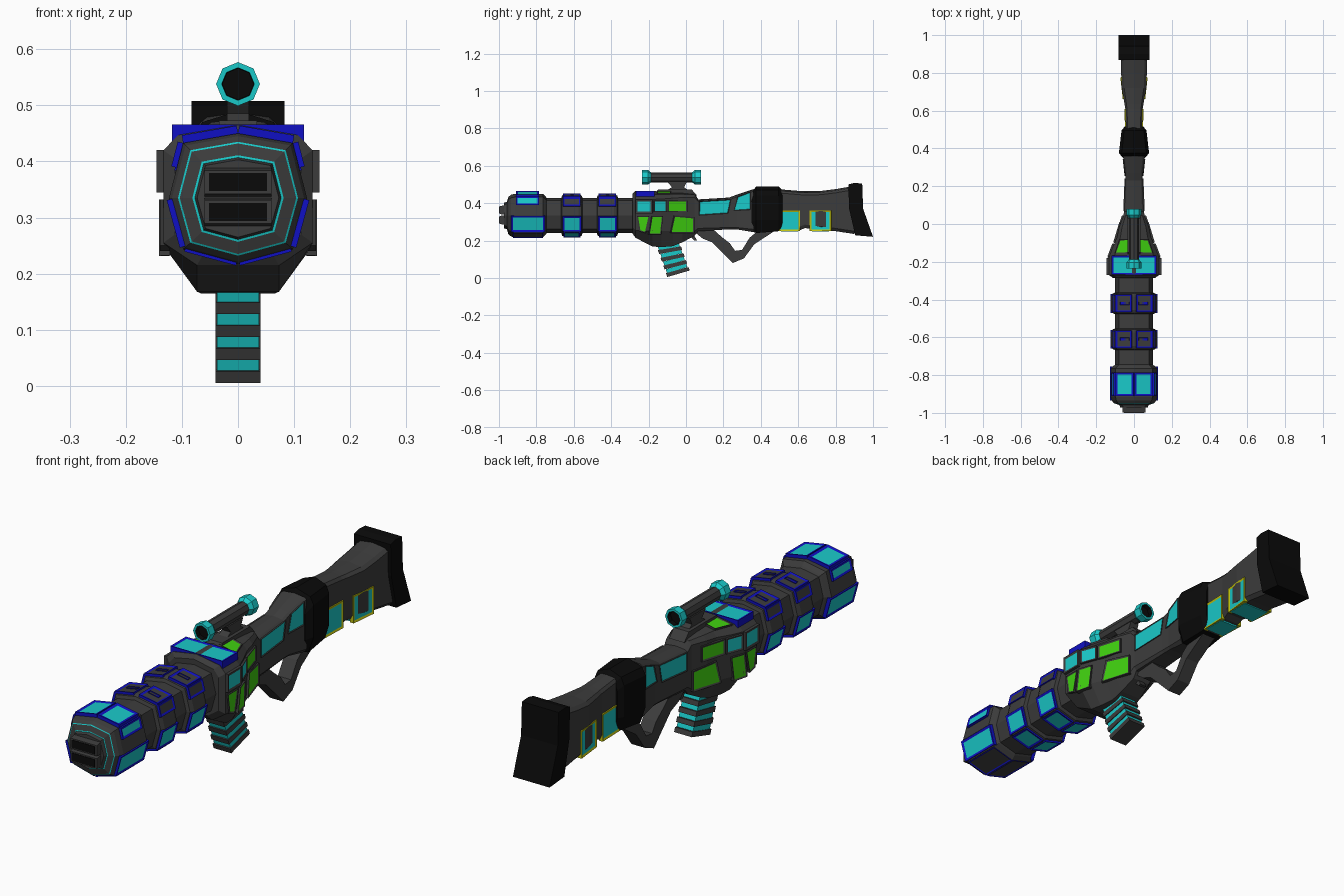
import bpy, bmesh, math
from mathutils import Vector

if "Cube" in bpy.data.objects:
    bpy.data.objects.remove(bpy.data.objects["Cube"])

COLORS = {"grey": (.045, .045, .045), "black": (.003, .003, .003), "teal": (.01, .58, .58),
          "blue": (.005, .005, .55), "green": (.05, .62, .005), "yellow": (.55, .55, .005)}
KEYS = list(COLORS)
MATS = []
for key, c in COLORS.items():
    m = bpy.data.materials.new(key)
    m.diffuse_color = (*c, 1)
    m.use_nodes = True
    m.node_tree.nodes["Principled BSDF"].inputs["Base Color"].default_value = m.diffuse_color
    MATS.append(m)


def finish(name, bm, mirror=False, recalc=True):
    if recalc:
        bmesh.ops.recalc_face_normals(bm, faces=bm.faces)
    me = bpy.data.meshes.new(name)
    bm.to_mesh(me)
    bm.free()
    for m in MATS:
        me.materials.append(m)
    ob = bpy.data.objects.new(name, me)
    bpy.context.collection.objects.link(ob)
    if mirror:
        ob.modifiers.new("mirror", 'MIRROR').use_mirror_merge = False
    return ob


def loft(name, rings, bands="grey", cap="grey"):
    """Skin closed rings of 3D points; bands gives one colour per step."""
    bm = bmesh.new()
    vs = [[bm.verts.new(p) for p in r] for r in rings]
    n = len(rings[0])
    for i in range(len(vs) - 1):
        key = bands if isinstance(bands, str) else bands[i]
        for j in range(n):
            k = (j + 1) % n
            bm.faces.new((vs[i][j], vs[i][k], vs[i + 1][k], vs[i + 1][j])).material_index = KEYS.index(key)
    for r in (vs[0], vs[-1]):
        bm.faces.new(r).material_index = KEYS.index(cap)
    return finish(name, bm)


def plate(name, profile, hw, color="grey"):
    """Side profile (y, z) given thickness across x."""
    return loft(name, [[(x, y, z) for y, z in profile] for x in (-hw, hw)], color, color)


def panel(name, pts, fill, frame="grey", out=.005, w=.01, recess=.003, mirror=True):
    """Raised four-sided frame with a sunken coloured centre."""
    pts = [Vector(p) for p in pts]
    c = sum(pts, Vector()) / 4
    n = (pts[2] - pts[0]).cross(pts[3] - pts[1]).normalized()
    if n.dot(c - Vector((0, c.y, .335))) < 0:
        n, pts = -n, pts[::-1]
    bm = bmesh.new()
    lo = [bm.verts.new(p - n * .012) for p in pts]
    hi = [bm.verts.new(p + n * out) for p in pts]
    top = bm.faces.new(hi)
    for i in range(4):
        j = (i + 1) % 4
        bm.faces.new((lo[i], lo[j], hi[j], hi[i]))
    bm.normal_update()
    bmesh.ops.inset_individual(bm, faces=[top], thickness=w, depth=-recess)
    for f in bm.faces:
        f.material_index = KEYS.index(frame)
    top.material_index = KEYS.index(fill)
    return finish(name, bm, mirror, recalc=False)


def both_sides(half):
    return half + [(-x, y, z) for x, y, z in half[-2:0:-1]]


# Barrel: squarish octagon scaled by s
OCT = [(0, .1), (.085, .085), (.107, 0), (.085, -.08), (0, -.103)]


def barrel_ring(y, s):
    return both_sides([(x * s, y, .335 + z * s) for x, z in OCT])


def barrel_pt(s, t, y):
    i = min(int(t), 3)
    a, b = Vector(OCT[i]), Vector(OCT[i + 1])
    p = a.lerp(b, t - i) * s
    return (p.x, y, .335 + p.y)


def barrel_panel(name, s, t0, t1, y0, y1, *args, **kw):
    panel(name, [barrel_pt(s, t0, y0), barrel_pt(s, t1, y0), barrel_pt(s, t1, y1), barrel_pt(s, t0, y1)], *args, **kw)


steps = [(-.972, .68, "grey"), (-.958, .72, "teal"), (-.957, .76, "grey"), (-.95, .97, "teal"),
         (-.948, 1.0, "grey"), (-.935, 1.1, "grey"), (-.915, 1.15, "grey"), (-.765, 1.15, "grey"),
         (-.75, 1.0, "grey"), (-.745, .93, "grey")]
for c in (-.61, -.42):
    steps += [(c - .057, .93, "grey"), (c - .052, 1.06, "grey"), (c - .035, 1.13, "grey"),
              (c + .035, 1.13, "grey"), (c + .052, 1.06, "grey"), (c + .057, .93, "grey")]
steps += [(-.25, .93, "grey")]
loft("barrel", [barrel_ring(y, s) for y, s, _ in steps], [b for *_, b in steps])

# Twin muzzle slots
for i, z in enumerate((.31, .363)):
    plate(f"muzzle_prong_{i}", [(-.998, z - .021), (-.998, z + .021), (-.96, z + .027), (-.96, z - .027)], .06)
    plate(f"muzzle_slot_{i}", [(-1.0, z - .016), (-1.0, z + .016), (-.97, z + .016), (-.97, z - .016)], .052, "black")

# Muzzle panels
barrel_panel("muzzle_top_panel", 1.15, 0, 1, -.91, -.785, "teal", "blue", out=.014, w=.016)
barrel_panel("muzzle_shoulder_panel", 1.15, 1, 1.45, -.91, -.785, "teal", "blue", out=.01, w=.012)
barrel_panel("muzzle_side_panel", 1.15, 2.03, 2.95, -.935, -.755, "teal", "blue", out=.005, w=.014)
barrel_panel("muzzle_bottom_panel", 1.15, 3.03, 3.97, -.925, -.765, "grey", "blue", out=.003, w=.007)

# Barrel ring panels
for i, c in enumerate((-.61, -.42)):
    barrel_panel(f"ring_top_{i}", 1.13, .12, 1, c - .047, c + .047, "grey", "blue", out=.006, w=.013)
    barrel_panel(f"ring_top_dash_{i}", 1.13, .25, .75, c - .008, c + .008, "blue", "blue", out=.006, w=.002)
    barrel_panel(f"ring_shoulder_{i}", 1.13, 1, 1.5, c - .047, c + .047, "grey", "blue", out=.005, w=.012)
    barrel_panel(f"ring_side_{i}", 1.13, 2.05, 2.95, c - .05, c + .05, "teal", "blue", out=.004, w=.013)
    barrel_panel(f"ring_bottom_{i}", 1.13, 3.05, 3.95, c - .045, c + .045, "teal", "blue", out=.004, w=.013)


# Receiver and neck: rows of y, top, half width, wall foot, bottom, bottom ratio, shoulder drop
def section(y, top, w, foot, bot, k, d):
    return both_sides([(0, y, top), (.8 * w, y, top - .4 * d), (w, y, top - d),
                       (w, y, foot), (k * w, y, bot), (0, y, bot)])


BODY = [(-.285, .45, .112, .27, .235, .55, .045), (-.27, .465, .133, .255, .215, .55, .045),
        (-.18, .465, .133, .25, .168, .55, .045), (-.13, .462, .115, .25, .165, .58, .04),
        (-.07, .462, .09, .25, .17, .6, .035), (-.02, .46, .08, .25, .19, .6, .03),
        (.045, .455, .056, .25, .225, .7, .025), (.065, .42, .053, .265, .25, .8, .012),
        (.23, .43, .046, .27, .26, .8, .012), (.27, .445, .046, .27, .26, .8, .012),
        (.36, .475, .058, .26, .245, .8, .012)]
STOCK = [(.49, .475, .042, .27, .25, .8, .02), (.61, .465, .046, .275, .255, .8, .02),
         (.635, .464, .05, .285, .267, .8, .02), (.72, .465, .065, .275, .255, .8, .02),
         (.8, .475, .068, .265, .25, .8, .02), (.9, .492, .07, .25, .235, .8, .02)]
loft("receiver_and_neck", [section(*r) for r in BODY])
loft("stock", [section(*r) for r in STOCK])
CLAMP = [(.35, .455, .058, .3, .25, .7, .05), (.375, .49, .08, .31, .24, .7, .05),
         (.495, .49, .066, .31, .25, .7, .05), (.515, .47, .05, .31, .255, .7, .05)]
loft("stock_clamp", [section(*r) for r in CLAMP], "black", "black")


def wall_panel(name, rows, yz, *args, **kw):
    pts = []
    for y, z in yz:
        a, b = next((a, b) for a, b in zip(rows, rows[1:]) if a[0] <= y <= b[0])
        pts.append((a[2] + (b[2] - a[2]) * (y - a[0]) / (b[0] - a[0]), y, z))
    panel(name, pts, *args, **kw)


# Receiver side panels
wall_panel("receiver_upper_panel", BODY, [(-.27, .345), (-.18, .345), (-.18, .42), (-.27, .42)], "teal", out=.012, w=.014)
wall_panel("receiver_rear_teal", BODY, [(-.175, .352), (-.105, .352), (-.105, .415), (-.175, .415)], "teal", out=.01)
wall_panel("receiver_upper_green", BODY, [(-.1, .352), (.005, .352), (.005, .415), (-.1, .415)], "green", out=.008)
wall_panel("receiver_green_front", BODY, [(-.25, .25), (-.215, .24), (-.195, .332), (-.262, .332)], "green", out=.006, w=.008)
wall_panel("receiver_green_middle", BODY, [(-.2, .232), (-.135, .232), (-.125, .332), (-.185, .332)], "green", out=.008, w=.008)
wall_panel("receiver_green_rear", BODY, [(-.085, .24), (.044, .24), (.044, .325), (-.065, .335)], "green", out=.008, w=.01)
# Receiver top panels
panel("receiver_top_panel", [(-.118, -.268, .448), (.118, -.268, .448), (.118, -.168, .448), (-.118, -.168, .448)],
      "teal", "blue", out=.018, w=.014, mirror=False)
panel("receiver_top_green", [(.02, -.155, .46), (.1, -.155, .445), (.075, -.08, .448), (.02, -.08, .46)],
      "green", out=.008, w=.008)
# Neck and stock panels
wall_panel("neck_panel_front", BODY, [(.07, .335), (.225, .345), (.24, .42), (.07, .41)], "teal", out=.004, w=.005)
wall_panel("neck_panel_rear", BODY, [(.255, .36), (.345, .365), (.345, .46), (.275, .435)], "teal", out=.004, w=.005)
for i, y in enumerate((.495, .662)):
    wall_panel(f"stock_panel_{i}", STOCK, [(y, .25), (y + .115, .25), (y + .115, .362), (y, .362)],
               "teal", "yellow", out=.005, w=.012)
    hw = (.043, .058)[i]
    plate(f"stock_foot_{i}", [(y + .012, .248), (y + .103, .248), (y + .103, .28), (y + .012, .28)], hw, "teal")

# Butt pad
plate("butt_pad", [(.868, .5), (.9, .508), (.942, .505), (.947, .37), (1.0, .22), (.905, .228), (.872, .37)], .083, "black")

# Rear handle and trigger
plate("handle", [(.04, .25), (.09, .21), (.14, .19), (.2, .13), (.25, .08), (.31, .105), (.365, .18), (.49, .262),
                 (.4, .265), (.34, .215), (.3, .15), (.262, .145), (.235, .185), (.19, .22), (.14, .265)], .03)
plate("trigger", [(.0, .24), (.035, .24), (.06, .2), (.045, .2), (.025, .22), (-.02, .215)], .015)

# Slanted magazine of alternating slabs
N = 9


def mag_edge(f):
    return (-.165 + .065 * f, .19 - .185 * f), (-.04 + .06 * f, .205 - .165 * f)


for i in range(N):
    (a, b), (c, d) = mag_edge(i / N), mag_edge((i + 1) / N)
    e = .006 if i % 2 else 0
    plate(f"magazine_slab_{i}", [(a[0] + e, a[1]), (b[0] - e, b[1]), (d[0] - e, d[1]), (c[0] + e, c[1])],
          .04 - e * .5, "teal" if i % 2 else "grey")

# Scope and mount
tube = [(-.215, .028, "black"), (-.235, .029, "teal"), (-.235, .039, "teal"), (-.203, .039, "teal"),
        (-.188, .027, "grey"), (.033, .027, "teal"), (.048, .039, "teal"), (.08, .039, "teal"),
        (.08, .029, "black"), (.06, .028, "black")]
loft("scope", [[(r * math.sin(k * math.pi / 4), y, .538 + r * math.cos(k * math.pi / 4)) for k in range(8)]
               for y, r, _ in tube], [b for *_, b in tube], "black")
plate("scope_mount", [(-.1, .515), (.005, .515), (-.01, .485), (.025, .46), (-.12, .46), (-.075, .485)], .02)
plate("scope_rail", [(-.17, .44), (-.15, .473), (.03, .473), (.06, .44)], .034)
